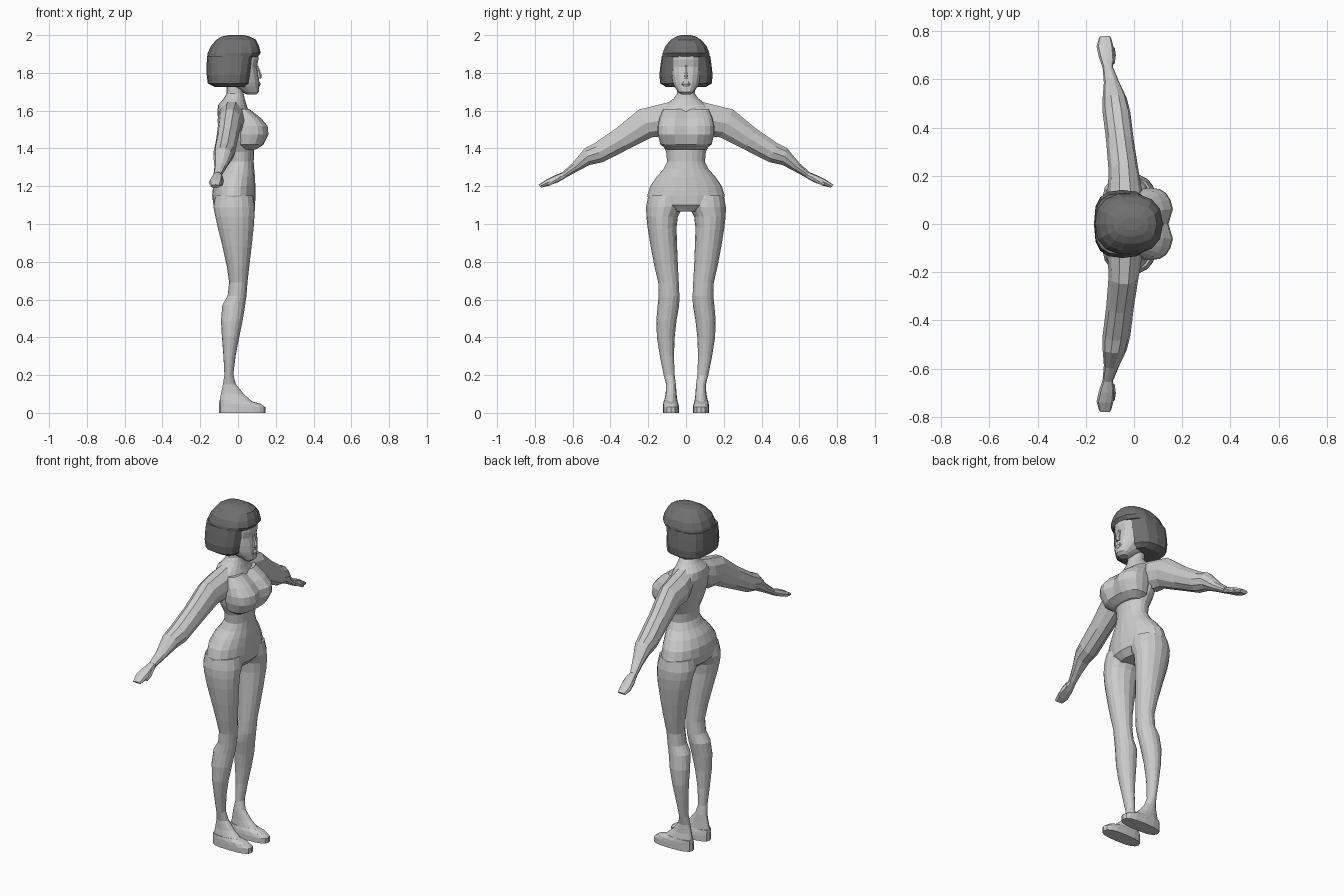
import bpy, bmesh, math
from mathutils import Vector


def loft(name, rings, sides=16, power=1.0, mirror=False, mat=None):
    """Skin a list of (centre, half axis u, half axis v) rings into a closed tube."""
    bm = bmesh.new()
    bend = lambda t: math.copysign(abs(t) ** power, t) if abs(t) > 1e-6 else 0.0
    loops = []
    for c, u, v in rings:
        loop = []
        for i in range(sides):
            a = 2 * math.pi * i / sides
            loop.append(bm.verts.new(c + u * bend(math.cos(a)) + v * bend(math.sin(a))))
        loops.append(loop)
    for a, b in zip(loops, loops[1:]):
        for i in range(sides):
            j = (i + 1) % sides
            bm.faces.new((a[i], a[j], b[j], b[i]))
    bm.faces.new(loops[0])
    bm.faces.new(loops[-1])
    bmesh.ops.recalc_face_normals(bm, faces=bm.faces)
    mesh = bpy.data.meshes.new(name)
    bm.to_mesh(mesh)
    bm.free()
    ob = bpy.data.objects.new(name, mesh)
    bpy.context.collection.objects.link(ob)
    if mirror:
        m = ob.modifiers.new("mirror", 'MIRROR')
        m.use_axis = (False, True, False)
    if mat:
        mesh.materials.append(mat)
    return ob


def level(z, x0, x1, y0, y1):
    """Horizontal ring at height z."""
    return (Vector(((x0 + x1) / 2, (y0 + y1) / 2, z)),
            Vector(((x1 - x0) / 2, 0, 0)), Vector((0, (y1 - y0) / 2, 0)))


def slab(x0, x1, top, bottom):
    """Ring across a limb, from its (y, z) top point to its bottom point."""
    t, b = Vector((0, *top)), Vector((0, *bottom))
    return ((t + b) / 2 + Vector(((x0 + x1) / 2, 0, 0)),
            Vector(((x1 - x0) / 2, 0, 0)), (t - b) / 2)


def column(rows):
    """Rings symmetric about y = 0 from (z, x back, x front, half width)."""
    return [level(z, a, b, -w, w) for z, a, b, w in rows]


# Torso and neck
loft("torso", column([
    (1.065, -0.09, 0.06, 0.10), (1.10, -0.13, 0.09, 0.19), (1.15, -0.137, 0.093, 0.205),
    (1.20, -0.132, 0.092, 0.19), (1.25, -0.11, 0.09, 0.155), (1.29, -0.08, 0.086, 0.12),
    (1.33, -0.06, 0.083, 0.10), (1.38, -0.06, 0.085, 0.105), (1.44, -0.08, 0.085, 0.13),
    (1.52, -0.10, 0.08, 0.15), (1.59, -0.11, 0.06, 0.15), (1.63, -0.105, 0.045, 0.11),
    (1.665, -0.075, 0.035, 0.065), (1.69, -0.06, 0.03, 0.047), (1.78, -0.06, 0.035, 0.045)]),
    sides=20)

# Bust, with a hollow down the middle
bust = loft("bust", column([
    (1.395, 0.0, 0.095, 0.10), (1.42, -0.02, 0.135, 0.135), (1.475, -0.03, 0.165, 0.15),
    (1.52, -0.03, 0.16, 0.15), (1.56, -0.03, 0.125, 0.14), (1.61, -0.04, 0.06, 0.12)]),
    sides=20, power=0.75)
for v in bust.data.vertices:
    if abs(v.co.y) < 0.03 and v.co.x > 0.05 and v.co.z > 1.45:
        v.co.x -= 0.022

# Legs running down into the shoes
loft("leg", [level(*r) for r in [
    (1.15, -0.12, 0.08, 0.01, 0.20), (1.09, -0.13, 0.09, 0.015, 0.211),
    (1.04, -0.12, 0.087, 0.043, 0.21), (0.98, -0.107, 0.083, 0.05, 0.203),
    (0.88, -0.082, 0.072, 0.047, 0.187), (0.78, -0.06, 0.06, 0.043, 0.168),
    (0.69, -0.047, 0.05, 0.038, 0.147), (0.62, -0.055, 0.045, 0.035, 0.145),
    (0.57, -0.083, 0.038, 0.036, 0.15), (0.49, -0.09, 0.025, 0.05, 0.157),
    (0.40, -0.085, 0.006, 0.06, 0.154), (0.30, -0.077, -0.013, 0.064, 0.138),
    (0.20, -0.072, -0.025, 0.06, 0.118), (0.15, -0.08, -0.01, 0.053, 0.105),
    (0.10, -0.09, 0.03, 0.05, 0.108), (0.06, -0.098, 0.075, 0.045, 0.117)]],
    mirror=True)
loft("shoe", [level(*r) for r in [
    (0.0, -0.10, 0.145, 0.037, 0.122), (0.03, -0.10, 0.145, 0.037, 0.122),
    (0.048, -0.10, 0.12, 0.04, 0.121), (0.065, -0.098, 0.06, 0.046, 0.117)]],
    power=0.75, mirror=True)

# Arms and hands
loft("arm", [
    slab(-0.09, 0.03, (0.05, 1.66), (0.05, 1.50)),
    slab(-0.11, 0.035, (0.14, 1.637), (0.12, 1.46)),
    slab(-0.105, 0.02, (0.25, 1.61), (0.18, 1.455)),
    slab(-0.115, 0.0, (0.37, 1.51), (0.31, 1.39)),
    slab(-0.13, -0.015, (0.485, 1.43), (0.44, 1.325)),
    slab(-0.13, -0.03, (0.535, 1.405), (0.51, 1.31)),
    slab(-0.125, -0.06, (0.60, 1.325), (0.57, 1.28)),
    slab(-0.13, -0.085, (0.655, 1.275), (0.635, 1.245))],
    sides=10, mirror=True)
loft("hand", [
    slab(-0.128, -0.088, (0.65, 1.275), (0.635, 1.245)),
    slab(-0.145, -0.082, (0.70, 1.255), (0.68, 1.22)),
    slab(-0.155, -0.085, (0.74, 1.235), (0.73, 1.202)),
    slab(-0.145, -0.095, (0.78, 1.208), (0.765, 1.193))],
    sides=8, power=0.7, mirror=True)
loft("thumb", [
    slab(-0.11, -0.08, (0.67, 1.265), (0.66, 1.235)),
    slab(-0.098, -0.075, (0.705, 1.24), (0.695, 1.215)),
    slab(-0.095, -0.08, (0.735, 1.213), (0.725, 1.20))], sides=6, mirror=True)

# Head and facial profile
loft("head", column([
    (1.685, 0.05, 0.095, 0.025), (1.70, 0.02, 0.112, 0.042), (1.73, -0.04, 0.112, 0.064),
    (1.75, -0.06, 0.112, 0.073), (1.79, -0.08, 0.108, 0.082), (1.83, -0.09, 0.10, 0.087),
    (1.87, -0.09, 0.108, 0.087), (1.92, -0.08, 0.105, 0.08)]), power=0.85)
loft("nose", column([
    (1.77, 0.09, 0.122, 0.014), (1.785, 0.09, 0.126, 0.012), (1.84, 0.09, 0.106, 0.006)]), sides=6)
loft("lips", column([
    (1.725, 0.09, 0.113, 0.015), (1.74, 0.09, 0.12, 0.026), (1.755, 0.09, 0.114, 0.015)]), sides=8)

# Bobbed hair: sides end behind the face, fringe caps the forehead
dark = bpy.data.materials.new("hair_grey")
dark.diffuse_color = (0.16, 0.16, 0.16, 1)
loft("hair", column([
    (1.725, -0.12, 0.04, 0.105), (1.745, -0.16, 0.06, 0.137), (1.79, -0.166, 0.07, 0.141),
    (1.85, -0.166, 0.078, 0.134), (1.89, -0.163, 0.085, 0.128)]),
    power=0.7, mat=dark)
loft("fringe", column([
    (1.885, -0.163, 0.105, 0.127), (1.905, -0.16, 0.12, 0.126), (1.94, -0.145, 0.112, 0.113),
    (1.975, -0.115, 0.095, 0.083), (1.993, -0.085, 0.06, 0.052), (2.0, -0.05, 0.03, 0.025)]),
    sides=14, power=0.85, mat=dark)
